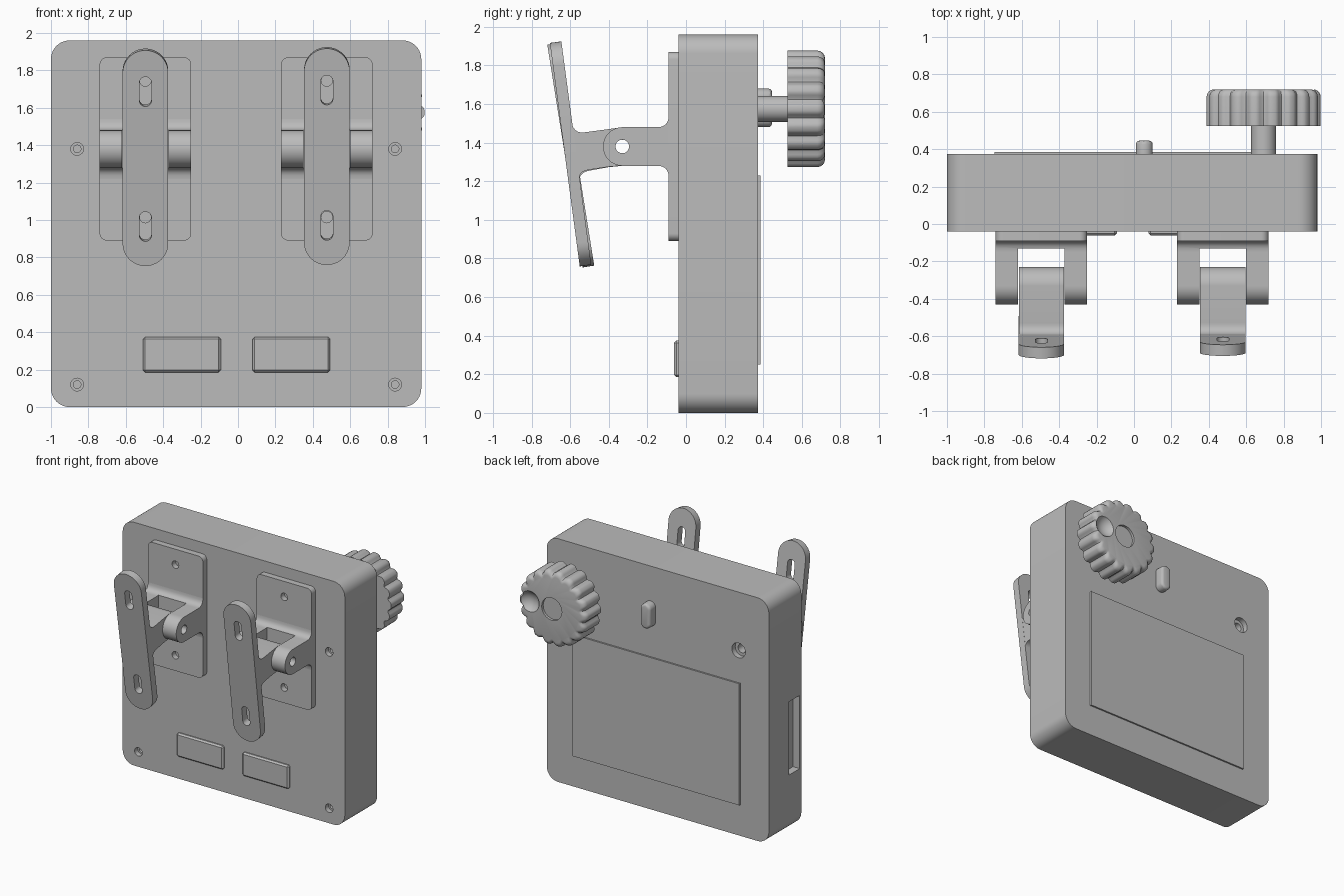
import bpy, bmesh
from math import sin, cos, pi, radians
from mathutils import Matrix, Vector

old = bpy.data.objects.get("Cube")
if old:
    bpy.data.objects.remove(old)

grey = bpy.data.materials.new("plain_grey")
grey.use_nodes = True
colour = (0.5, 0.5, 0.5, 1)
grey.diffuse_color = colour
grey.node_tree.nodes["Principled BSDF"].inputs["Base Color"].default_value = colour
parts = []


def finish(name, bm):
    bmesh.ops.recalc_face_normals(bm, faces=bm.faces)
    mesh = bpy.data.meshes.new(name)
    bm.to_mesh(mesh)
    bm.free()
    mesh.materials.append(grey)
    ob = bpy.data.objects.new(name, mesh)
    bpy.context.collection.objects.link(ob)
    parts.append(ob)
    return ob


def prism(name, outline, axis, lo, hi):
    """Extrude an (x, z) outline along y, or a (y, z) outline along x."""
    bm = bmesh.new()
    place = (lambda a, b: (a, lo, b)) if axis == "y" else (lambda a, b: (lo, a, b))
    face = bm.faces.new([bm.verts.new(place(a, b)) for a, b in outline])
    moved = bmesh.ops.extrude_face_region(bm, geom=[face])["geom"]
    step = Vector((0, hi - lo, 0) if axis == "y" else (hi - lo, 0, 0))
    bmesh.ops.translate(bm, vec=step, verts=[v for v in moved if isinstance(v, bmesh.types.BMVert)])
    return finish(name, bm)


def arc(cx, cz, r, start, end, n=10):
    angles = [radians(start + (end - start) * i / n) for i in range(n + 1)]
    return [(cx + r * cos(t), cz + r * sin(t)) for t in angles]


def rounded(cx, cz, w, h, r):
    """Rounded rectangle; also gives slots."""
    a, b = w / 2 - r, h / 2 - r
    pts = []
    for k, (sx, sz) in enumerate([(1, 1), (-1, 1), (-1, -1), (1, -1)]):
        for p in arc(cx + sx * a, cz + sz * b, r, 90 * k, 90 * k + 90):
            if not pts or (Vector(p) - Vector(pts[-1])).length > 1e-5:
                pts.append(p)
    if (Vector(pts[0]) - Vector(pts[-1])).length < 1e-5:
        pts.pop()
    return pts


def circle(cx, cz, r):
    return arc(cx, cz, r, 0, 360, 32)[:-1]


def rect(a0, a1, b0, b1):
    return [(a0, b0), (a1, b0), (a1, b1), (a0, b1)]


def curve(p, c, q, n=6):
    p, c, q = Vector(p), Vector(c), Vector(q)
    ts = [i / n for i in range(n + 1)]
    return [tuple(p * (1 - t) ** 2 + c * 2 * t * (1 - t) + q * t * t) for t in ts]


def bake(ob):
    graph = bpy.context.evaluated_depsgraph_get()
    mesh = bpy.data.meshes.new_from_object(ob.evaluated_get(graph))
    ob.modifiers.clear()
    ob.data = mesh


def cut(ob, *cutters):
    for c in cutters:
        m = ob.modifiers.new("cut", "BOOLEAN")
        m.operation, m.solver, m.object = "DIFFERENCE", "EXACT", c
        bake(ob)
        parts.remove(c)
        bpy.data.objects.remove(c)


def bevel(ob, width, segments):
    m = ob.modifiers.new("bevel", "BEVEL")
    m.width, m.segments, m.limit_method = width, segments, "ANGLE"
    bake(ob)


# Housing with screw holes, side port and rear socket
FRONT, BACK = -0.04, 0.373
housing = prism("housing", rounded(-0.01, 0.98, 1.98, 1.96, 0.1), "y", FRONT, BACK)
for x in (-0.86, 0.84):
    for z in (0.12, 1.38):
        cut(housing, prism("screw_hole", circle(x, z, 0.034), "y", -0.1, 0.0),
            prism("screw_pilot", circle(x, z, 0.02), "y", -0.1, 0.06))
cut(housing,
    prism("side_port", rect(-0.02, 0.115, 0.46, 1.05), "x", -1.1, -0.94),
    prism("rear_socket", circle(-0.73, 1.49, 0.06), "y", 0.33, 0.5),
    prism("rear_socket_core", circle(-0.73, 1.49, 0.035), "y", 0.25, 0.5))

# Rear screen, button and front pads
prism("screen", rect(-0.745, 0.74, 0.25, 1.23), "y", BACK - 0.02, 0.386)
bevel(prism("button", rounded(0.055, 1.58, 0.09, 0.2, 0.044), "y", BACK - 0.05, 0.446), 0.02, 3)
for side, x in (("right", -0.3), ("left", 0.285)):
    bevel(prism("pad_" + side, rect(x - 0.208, x + 0.208, 0.185, 0.375), "y", -0.062, 0), 0.012, 1)

# Two hinge brackets, each with a swinging mounting arm
PY, PZ, PR = -0.33, 1.38, 0.1
TILT = 0.158
fork_profile = (curve((-0.09, PZ + 0.16), (-0.09, PZ + PR), (-0.15, PZ + PR))
                + arc(PY, PZ, PR, 90, 270, 20)
                + curve((-0.15, PZ - PR), (-0.09, PZ - PR), (-0.09, PZ - 0.16))
                + [(-0.07, PZ - 0.16), (-0.07, PZ + 0.16)])
web_profile = (arc(PY, PZ, PR, 90, -90, 20)
               + [(-0.4, 1.273)]
               + curve((-0.5, 1.255), (-0.56, 1.245), (-0.55, 1.19))
               + [(-0.575, 1.19), (-0.625, 1.51)]
               + curve((-0.598, 1.51), (-0.588, 1.44), (-0.53, 1.448)))
for side, x, swing in (("right", -0.495, 0), ("left", 0.475, -0.025)):
    def pin_hole(r=0.035):
        return prism("pin_hole", circle(PY, PZ, r), "x", x - 0.5, x + 0.5)

    plate = prism("bracket_plate_" + side, rounded(x, PZ, 0.49, 0.98, 0.04), "y", -0.09, FRONT)
    cut(plate, *[prism("hole", circle(x, z, 0.03), "y", -0.2, -0.045) for z in (1.015, 1.745)])
    fork = prism("bracket_fork_" + side, fork_profile, "x", x - 0.245, x + 0.245)
    cut(fork, prism("notch", rect(x - 0.124, x + 0.124, 1.1, 1.6), "y", -0.6, -0.13), pin_hole())

    web = prism("arm_web_" + side, web_profile, "x", x - 0.121, x + 0.121)
    cut(web, pin_hole())
    arm = prism("arm_plate_" + side, rounded(0, 0, 0.244, 1.168, 0.1219), "y", -0.03, 0.03)
    cut(arm, *[prism("slot", rounded(0, z, 0.064, 0.16, 0.0319), "y", -0.2, 0.2) for z in (-0.37, 0.36)])
    arm.data.transform(Matrix.Translation((x, -0.597, 1.335)) @ Matrix.Rotation(TILT, 4, "X"))
    pivot = Vector((x, PY, PZ))
    turn = Matrix.Translation(pivot) @ Matrix.Rotation(swing, 4, "X") @ Matrix.Translation(-pivot)
    for ob in (web, arm):
        ob.data.transform(turn)

# Knob shaft
KX, KZ, KR = 0.693, 1.575, 0.305
prism("knob_shaft", circle(KX, KZ, 0.067), "y", BACK - 0.02, 0.56)

# Fluted knob: a ring of shallow grooves, rounded at the rear edge
TEETH, STEPS = 18, 10
bm = bmesh.new()
rings = []
edge = [(0.525, 0)] + [(0.68 + 0.04 * sin(t), 0.04 * (1 - cos(t))) for t in [pi / 8 * i for i in range(5)]]
for y, inset in edge:
    ring = []
    for i in range(TEETH * STEPS):
        t = 2 * pi * i / (TEETH * STEPS)
        groove = 0.026 * (0.5 - 0.5 * cos(TEETH * t)) ** 2
        r = KR - inset - groove
        ring.append(bm.verts.new((KX + r * cos(t), y, KZ + r * sin(t))))
    rings.append(ring)
for a, b in zip(rings, rings[1:]):
    for i in range(len(a)):
        j = (i + 1) % len(a)
        bm.faces.new((a[i], a[j], b[j], b[i]))
bm.faces.new(rings[0])
bm.faces.new(rings[-1])
knob = finish("knob", bm)

# Finger dimple and centre recess
bm = bmesh.new()
bmesh.ops.create_uvsphere(bm, u_segments=32, v_segments=20, radius=0.1,
                          matrix=Matrix.Translation((KX + 0.195, 0.775, KZ + 0.01)))
cut(knob, finish("dimple", bm), prism("recess", circle(KX, KZ, 0.09), "y", 0.7, 0.8))

# Smooth the curved surfaces and keep the edges crisp
bpy.ops.object.select_all(action="DESELECT")
for ob in parts:
    ob.select_set(True)
bpy.context.view_layer.objects.active = housing
bpy.ops.object.shade_smooth_by_angle(angle=radians(30))
